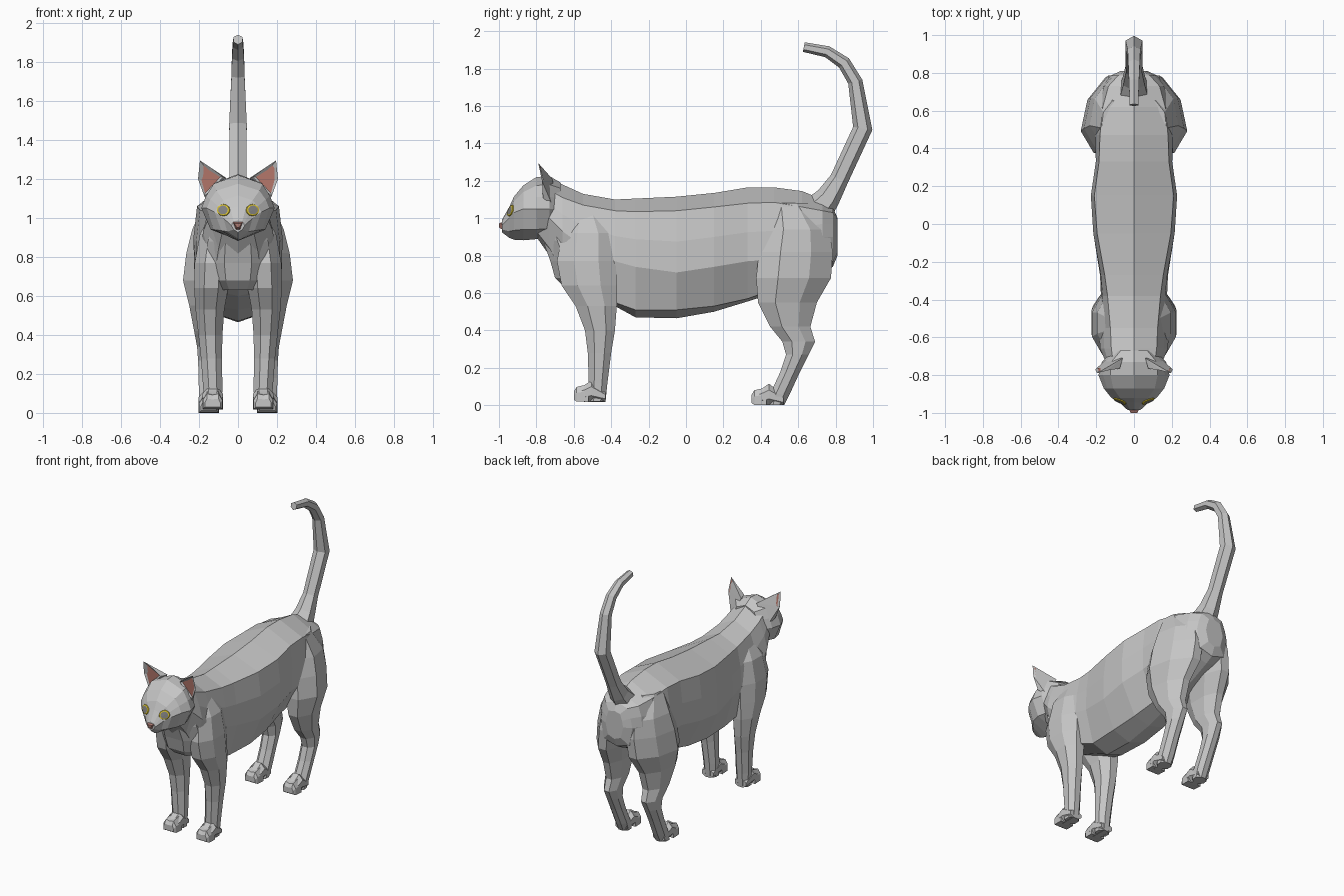
import bpy, bmesh, math
from mathutils import Vector
from mathutils.bvhtree import BVHTree

if "Cube" in bpy.data.objects:
    bpy.data.objects.remove(bpy.data.objects["Cube"])


def material(name, rgb):
    m = bpy.data.materials.new(name)
    m.diffuse_color = (*rgb, 1)
    m.use_nodes = True
    m.node_tree.nodes["Principled BSDF"].inputs["Base Color"].default_value = m.diffuse_color
    return m


GREY = material("grey_fur", (0.56, 0.56, 0.56))
PINK = material("ear_pink", (0.50, 0.20, 0.16))
NOSE = material("nose_pink", (0.42, 0.20, 0.17))
YELLOW = material("eye_yellow", (0.72, 0.56, 0.03))
IRIS = material("eye_grey", (0.22, 0.22, 0.22))


def finish(bm, name, mats, mirror=False):
    bmesh.ops.recalc_face_normals(bm, faces=bm.faces[:])
    mesh = bpy.data.meshes.new(name)
    bm.to_mesh(mesh)
    bm.free()
    for m in mats:
        mesh.materials.append(m)
    ob = bpy.data.objects.new(name, mesh)
    bpy.context.collection.objects.link(ob)
    if mirror:
        ob.modifiers.new("mirror", 'MIRROR')
    return ob


def add_loft(bm, rings):
    """Skin a list of equal-length point rings and cap both ends."""
    vs = [[bm.verts.new(p) for p in ring] for ring in rings]
    n = len(vs[0])
    for a, b in zip(vs, vs[1:]):
        for i in range(n):
            j = (i + 1) % n
            bm.faces.new((a[i], a[j], b[j], b[i]))
    bm.faces.new(vs[0])
    bm.faces.new(vs[-1])


def torso_ring(y, zt, wu, zu, wm, zm, wb, zl, zb):
    """Symmetric section: ridge, shoulder edge, flank, widest line, belly edge, keel."""
    half = [(wu, zu), ((wu + wm) * 0.525, (zu + zm) / 2), (wm, zm), (wb, zl)]
    pts = [(0, zt)] + half + [(0, zb)] + [(-x, z) for x, z in reversed(half)]
    return [(x, y, z) for x, z in pts]


def octagon(c0, c1, d0, d1):
    """Eight-sided section touching the given bounds."""
    k = 0.5 / math.cos(math.pi / 8)
    angles = [math.radians(22.5 + 45 * i) for i in range(8)]
    return [((c0 + c1) / 2 + (c1 - c0) * k * math.cos(a),
             (d0 + d1) / 2 + (d1 - d0) * k * math.sin(a)) for a in angles]


def leg(name, rows, taper=0.0, mirror=True):
    """Upright loft; taper narrows the rear half of wide sections."""
    bm = bmesh.new()
    rings = []
    for z, y0, y1, x0, x1 in rows:
        mid = (y0 + y1) / 2
        rings.append([(x0 + (x - x0) * (1 - taper * max(0, y - mid)), y, z)
                      for x, y in octagon(x0, x1, y0, y1)])
    add_loft(bm, rings)
    return finish(bm, name, [GREY], mirror)


def paw(name, y, x, z, length):
    """Low foot with two boxy toes in front."""
    bm = bmesh.new()

    def part(rows):
        add_loft(bm, [[(px, py, pz) for px, pz in octagon(*b)] for py, *b in rows])
    part([(y + .03, x - .045, x + .045, z + .004, z + .075),
          (y + .06, x - .052, x + .052, z, z + .092),
          (y + length * 0.55, x - .052, x + .052, z, z + .115),
          (y + length, x - .045, x + .045, z, z + .055)])
    for s in (-1, 1):
        inner, mid = x - s * .002, x + s * .03
        rows = ((y, .040, .012, .055), (y + .015, .05, .002, .08), (y + .08, .052, 0, .095))
        add_loft(bm, [[(inner, py, z + z0), (x + s * w, py, z + z0), (x + s * w, py, z + z1 * .6),
                       (mid, py, z + z1), (inner, py, z + z1 * .92)] for py, w, z0, z1 in rows])
    return finish(bm, name, [GREY], True)


# torso with neck and rump
bm = bmesh.new()
add_loft(bm, [torso_ring(*r) for r in (
    (-.80, 1.16, .08, 1.13, .12, 1.03, .08, .93, .90),
    (-.73, 1.22, .11, 1.15, .15, 1.0, .10, .84, .80),
    (-.66, 1.18, .12, 1.11, .18, .93, .12, .71, .67),
    (-.55, 1.13, .125, 1.07, .185, .85, .14, .63, .60),
    (-.38, 1.10, .14, 1.04, .175, .77, .14, .55, .53),
    (-.27, 1.105, .155, 1.035, .18, .74, .12, .51, .47),
    (-.05, 1.115, .195, 1.04, .215, .71, .13, .51, .465),
    (.15, 1.135, .21, 1.06, .225, .74, .12, .53, .50),
    (.33, 1.165, .185, 1.08, .20, .77, .10, .57, .555),
    (.47, 1.165, .18, 1.085, .21, .78, .12, .62, .60),
    (.62, 1.145, .165, 1.06, .20, .84, .13, .70, .66),
    (.73, 1.10, .135, 1.04, .165, .90, .13, .74, .71),
    (.785, 1.06, .085, 1.03, .125, .90, .10, .77, .74),
    (.81, 1.0, .045, .99, .07, .90, .05, .82, .80))])
finish(bm, "torso", [GREY])

# chest bulging forward between the shoulders
leg("chest", (
    (1.0, -.78, -.55, -.12, .12), (.88, -.765, -.50, -.155, .155), (.77, -.725, -.46, -.17, .17),
    (.68, -.70, -.44, -.15, .15), (.63, -.65, -.42, -.11, .11)), mirror=False)

# head tapering to the muzzle
bm = bmesh.new()
add_loft(bm, [torso_ring(*r) for r in (
    (-.67, 1.19, .07, 1.16, .11, 1.05, .07, .97, .95),
    (-.73, 1.225, .12, 1.18, .17, 1.05, .12, .945, .91),
    (-.80, 1.22, .125, 1.175, .188, 1.05, .14, .94, .888),
    (-.87, 1.175, .11, 1.14, .16, 1.05, .125, .94, .882),
    (-.92, 1.115, .075, 1.09, .12, 1.03, .085, .935, .885),
    (-.945, 1.06, .04, 1.05, .075, 1.0, .055, .93, .895),
    (-.985, .99, .022, .982, .034, .96, .022, .94, .925))])
bm.normal_update()
head_tree = BVHTree.FromBMesh(bm)
finish(bm, "head", [GREY])

# nose
bm = bmesh.new()
add_loft(bm, [[(-.027, -.98, .98), (.027, -.98, .98), (.012, -.98, .938), (-.012, -.98, .938)],
              [(-.018, -1.0, .972), (.018, -1.0, .972), (.006, -1.0, .95), (-.006, -1.0, .95)]])
finish(bm, "nose", [NOSE])

# eyes: thin plates laid on the face
bm = bmesh.new()


def on_face(x, z, lift):
    hit = head_tree.ray_cast(Vector((x, -2, z)), Vector((0, 1, 0)))[0]
    return hit + Vector((0.4, -0.9, 0.15)) * lift


def eye_ring(radius, lift):
    return [bm.verts.new(on_face(.074 + radius * math.cos(a), 1.04 + radius * 0.9 * math.sin(a), lift))
            for a in (math.tau * i / 12 for i in range(12))]


edge, rim, iris = eye_ring(.034, 0.001), eye_ring(.032, .006), eye_ring(.025, .008)
centre = bm.verts.new(on_face(.074, 1.04, .008))
for i in range(12):
    j = (i + 1) % 12
    bm.faces.new((edge[i], edge[j], rim[j], rim[i]))
    bm.faces.new((rim[i], rim[j], iris[j], iris[i]))
    bm.faces.new((iris[i], iris[j], centre)).material_index = 1
eyes = finish(bm, "eyes", [YELLOW, IRIS], True)
if sum(p.normal.y for p in eyes.data.polygons) > 0:
    eyes.data.flip_normals()

# ears with inset pink hollows
bm = bmesh.new()
front = [bm.verts.new(p) for p in ((.075, -.765, 1.21), (.14, -.775, 1.258), (.195, -.79, 1.295),
                                   (.205, -.77, 1.20), (.172, -.765, 1.11))]
back = [bm.verts.new(p) for p in ((.06, -.71, 1.205), (.14, -.71, 1.06))]
face = bm.faces.new(front)
for loop in ((0, 1, 5), (1, 2, 5), (2, 3, 5), (3, 6, 5), (3, 4, 6), (4, 0, 6), (0, 5, 6)):
    bm.faces.new([(front + back)[i] for i in loop])
bmesh.ops.recalc_face_normals(bm, faces=bm.faces[:])
bmesh.ops.inset_individual(bm, faces=[face], thickness=.016, depth=-.008)
face.material_index = 1
finish(bm, "ears", [GREY, PINK], True)

# legs: height, front and back bounds, inner and outer bounds
leg("front_legs", (
    (1.03, -.60, -.46, .06, .13), (.92, -.66, -.39, .04, .195),
    (.77, -.69, -.375, .04, .222), (.64, -.665, -.37, .05, .225),
    (.53, -.59, -.37, .07, .218), (.40, -.54, -.38, .08, .203),
    (.28, -.525, -.40, .082, .19), (.12, -.52, -.42, .08, .178), (.02, -.52, -.43, .085, .172)))
leg("hind_legs", (
    (1.08, .45, .65, .04, .172), (.94, .42, .765, .03, .235),
    (.82, .39, .785, .03, .265), (.68, .375, .775, .045, .282),
    (.55, .385, .70, .08, .25), (.42, .45, .665, .09, .225),
    (.34, .515, .69, .10, .21), (.27, .535, .655, .102, .205),
    (.18, .505, .61, .103, .202), (.06, .45, .555, .10, .20), (.0, .44, .525, .105, .195)), taper=1.8)
paw("front_paws", -.60, .13, .018, .17)
paw("hind_paws", .35, .15, 0, .17)

# tail: six-sided tube along a curved path (y, z, radius)
path = ((.69, 1.03, .09), (.76, 1.11, .066), (.82, 1.21, .05), (.945, 1.48, .052),
        (.905, 1.73, .039), (.845, 1.83, .036), (.755, 1.89, .031), (.63, 1.915, .026))
rings = []
for i, (y, z, r) in enumerate(path):
    a, b = path[max(i - 1, 0)], path[min(i + 1, len(path) - 1)]
    t = Vector((0, b[0] - a[0], b[1] - a[1])).normalized()
    side = Vector((1, 0, 0))
    up = t.cross(side)
    rings.append([Vector((0, y, z)) + side * r * math.sin(k * math.pi / 3) + up * r * math.cos(k * math.pi / 3)
                  for k in range(6)])
bm = bmesh.new()
add_loft(bm, rings)
finish(bm, "tail", [GREY])
